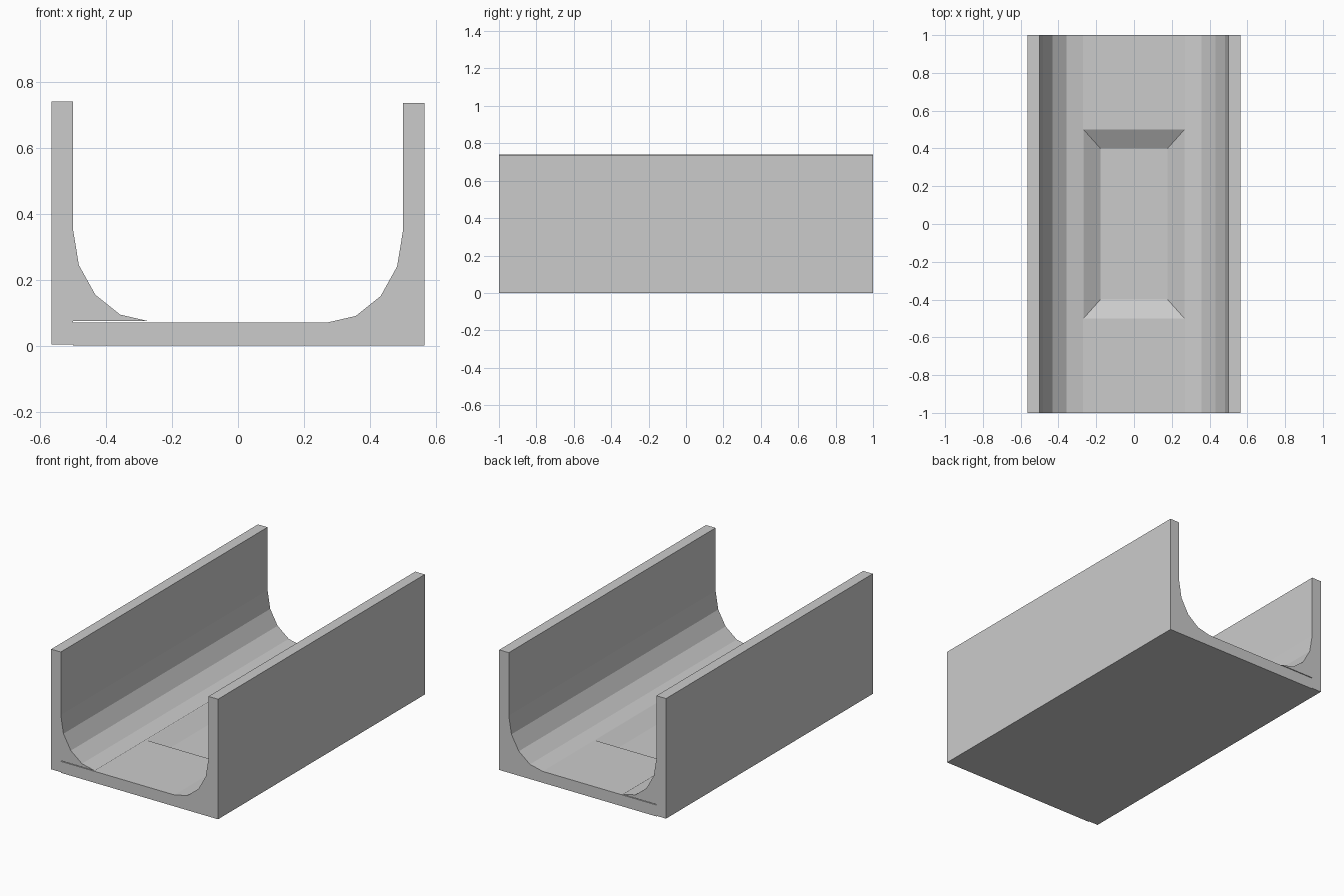
import bpy, bmesh

if "Cube" in bpy.data.objects:
    bpy.data.objects.remove(bpy.data.objects["Cube"])


def make_object(name, bm):
    bmesh.ops.recalc_face_normals(bm, faces=bm.faces)
    mesh = bpy.data.meshes.new(name)
    bm.to_mesh(mesh)
    bm.free()
    obj = bpy.data.objects.new(name, mesh)
    bpy.context.collection.objects.link(obj)
    return obj


def side_wall(name, side, lift):
    # Upright wall with a faceted fillet foot, extruded along y
    profile = [(0.565, 0), (0.565, 0.735), (0.5, 0.735), (0.5, 0.35),
               (0.482, 0.24), (0.432, 0.15), (0.357, 0.09), (0.27, 0.07),
               (0.5, 0.07), (0.5, 0)]
    bm = bmesh.new()
    face = bm.faces.new([bm.verts.new((side * x, -1, z + lift)) for x, z in profile])
    ext = bmesh.ops.extrude_face_region(bm, geom=[face], use_keep_orig=True)
    moved = [v for v in ext["geom"] if isinstance(v, bmesh.types.BMVert)]
    bmesh.ops.translate(bm, verts=moved, vec=(0, 2, 0))
    return make_object(name, bm)


def floor_plate():
    # Rectangular rings: underside, top edge, recess rim, recess bottom
    rings = [(0.5, 1, 0), (0.5, 1, 0.07), (0.267, 0.5, 0.07), (0.178, 0.4, 0.01)]
    bm = bmesh.new()
    loops = [[bm.verts.new((sx * x, sy * y, z))
              for sx, sy in ((-1, -1), (1, -1), (1, 1), (-1, 1))]
             for x, y, z in rings]
    for a, b in zip(loops, loops[1:]):
        for i in range(4):
            j = (i + 1) % 4
            bm.faces.new((a[i], a[j], b[j], b[i]))
    bm.faces.new(loops[0][::-1])
    bm.faces.new(loops[-1])
    return make_object("recessed_floor", bm)


floor_plate()
side_wall("right_wall", 1, 0)
# The left wall sits very slightly higher than the right one
side_wall("left_wall", -1, 0.004)
